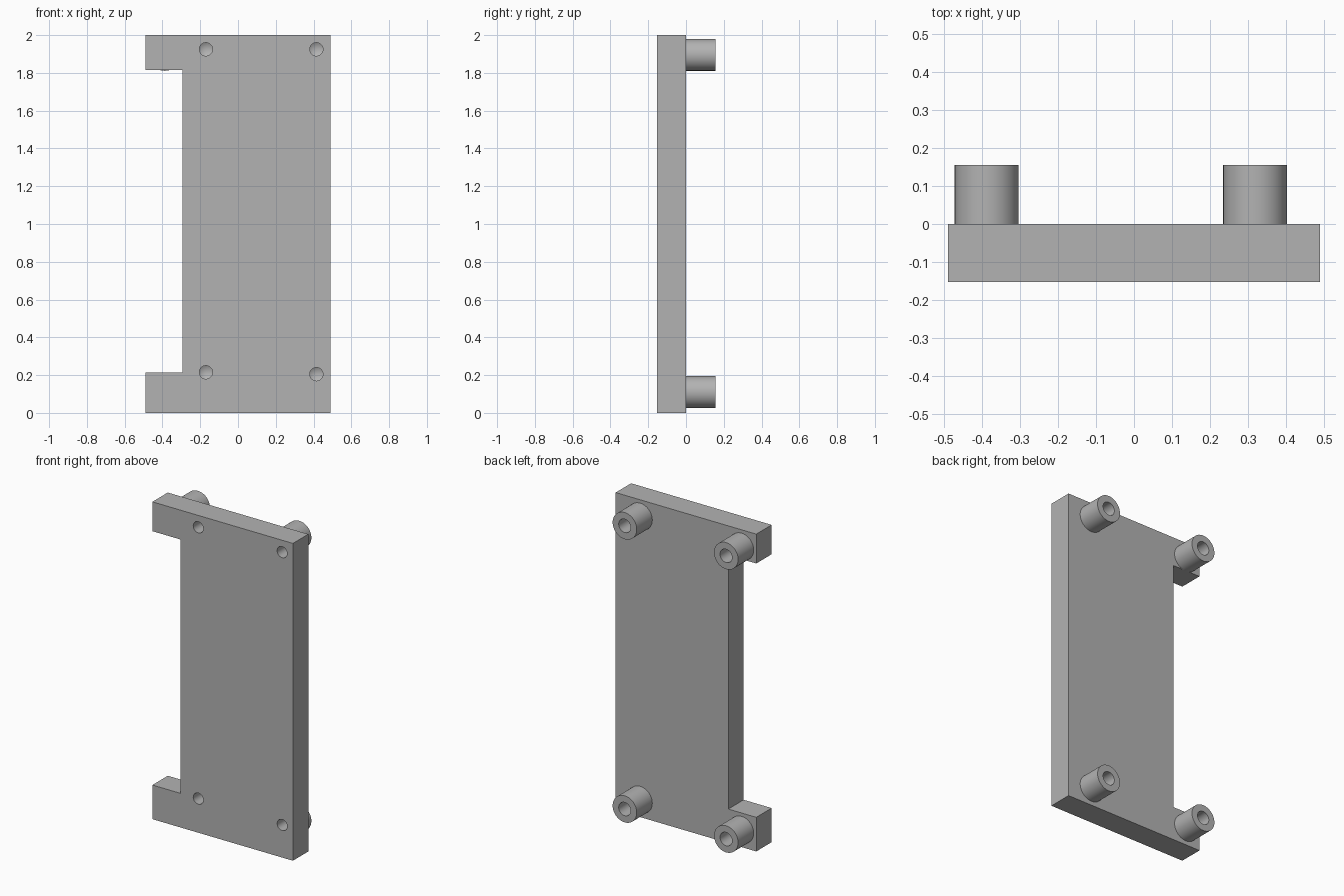
import bpy, bmesh, math
from mathutils import Matrix, Vector

cube = bpy.data.objects.get("Cube")
if cube:
    bpy.data.objects.remove(cube, do_unlink=True)

FRONT, BACK, POST_END = -0.153, 0.0, 0.155
POST_R, BORE_R, SCREW_R = 0.084, 0.042, 0.035

grey = bpy.data.materials.new("plain_grey")
grey.use_nodes = True
colour = (0.45, 0.45, 0.45, 1)
grey.diffuse_color = colour
grey.node_tree.nodes["Principled BSDF"].inputs["Base Color"].default_value = colour


def finish(name, bm):
    bmesh.ops.remove_doubles(bm, verts=bm.verts, dist=1e-5)
    bmesh.ops.recalc_face_normals(bm, faces=bm.faces)
    mesh = bpy.data.meshes.new(name)
    bm.to_mesh(mesh)
    bm.free()
    mesh.materials.append(grey)
    obj = bpy.data.objects.new(name, mesh)
    bpy.context.collection.objects.link(obj)
    return obj


def select(obj):
    bpy.ops.object.select_all(action="DESELECT")
    obj.select_set(True)
    bpy.context.view_layer.objects.active = obj


def lathe(name, profile, x, z):
    """Turn (radius, y) points about an axis along y through x, z."""
    bm = bmesh.new()
    verts = [bm.verts.new((x + r, y, z)) for r, y in profile]
    edges = [bm.edges.new(pair) for pair in zip(verts, verts[1:])]
    bmesh.ops.spin(bm, geom=verts + edges, cent=(x, 0, z), axis=(0, 1, 0),
                   angle=math.tau, steps=48, use_merge=True)
    return finish(name, bm)


# Plate with a long notch along its right edge
outline = [(-0.49, 0), (0.49, 0), (0.49, 2), (-0.49, 2),
           (-0.49, 1.815), (-0.295, 1.815), (-0.295, 0.215), (-0.49, 0.215)]
bm = bmesh.new()
face = bm.faces.new([bm.verts.new((x, FRONT, z)) for x, z in outline])
extruded = bmesh.ops.extrude_face_region(bm, geom=[face])["geom"]
bmesh.ops.translate(bm, vec=(0, BACK - FRONT, 0),
                    verts=[v for v in extruded if isinstance(v, bmesh.types.BMVert)])
plate = finish("mounting_plate", bm)

# Blind drilled screw holes with pointed ends in the front
drill = [(0, FRONT - 0.03), (SCREW_R, FRONT - 0.03),
         (SCREW_R, FRONT + 0.1), (0, FRONT + 0.12)]
for x, z in [(-0.17, 1.925), (0.415, 1.925), (-0.17, 0.215), (0.415, 0.205)]:
    cutter = lathe("screw_hole_cutter", drill, x, z)
    cutter.hide_render = True
    cut = plate.modifiers.new("screw_hole", "BOOLEAN")
    cut.operation = "DIFFERENCE"
    cut.solver = "EXACT"
    cut.object = cutter
    select(plate)
    bpy.ops.object.modifier_apply(modifier=cut.name)
    bpy.data.objects.remove(cutter, do_unlink=True)
select(plate)
bpy.ops.object.shade_smooth_by_angle(angle=math.radians(25))

# Hollow round standoffs on the back
post = [(POST_R, BACK), (POST_R, POST_END), (BORE_R, POST_END),
        (BORE_R, BACK + 0.03), (0, BACK + 0.005)]
for level, z in (("lower", 0.11), ("upper", 1.895)):
    for side, x in (("right", -0.388), ("left", 0.319)):
        standoff = lathe(f"{level}_{side}_standoff", post, x, z)
        select(standoff)
        bpy.ops.object.shade_smooth_by_angle(angle=math.radians(25))
